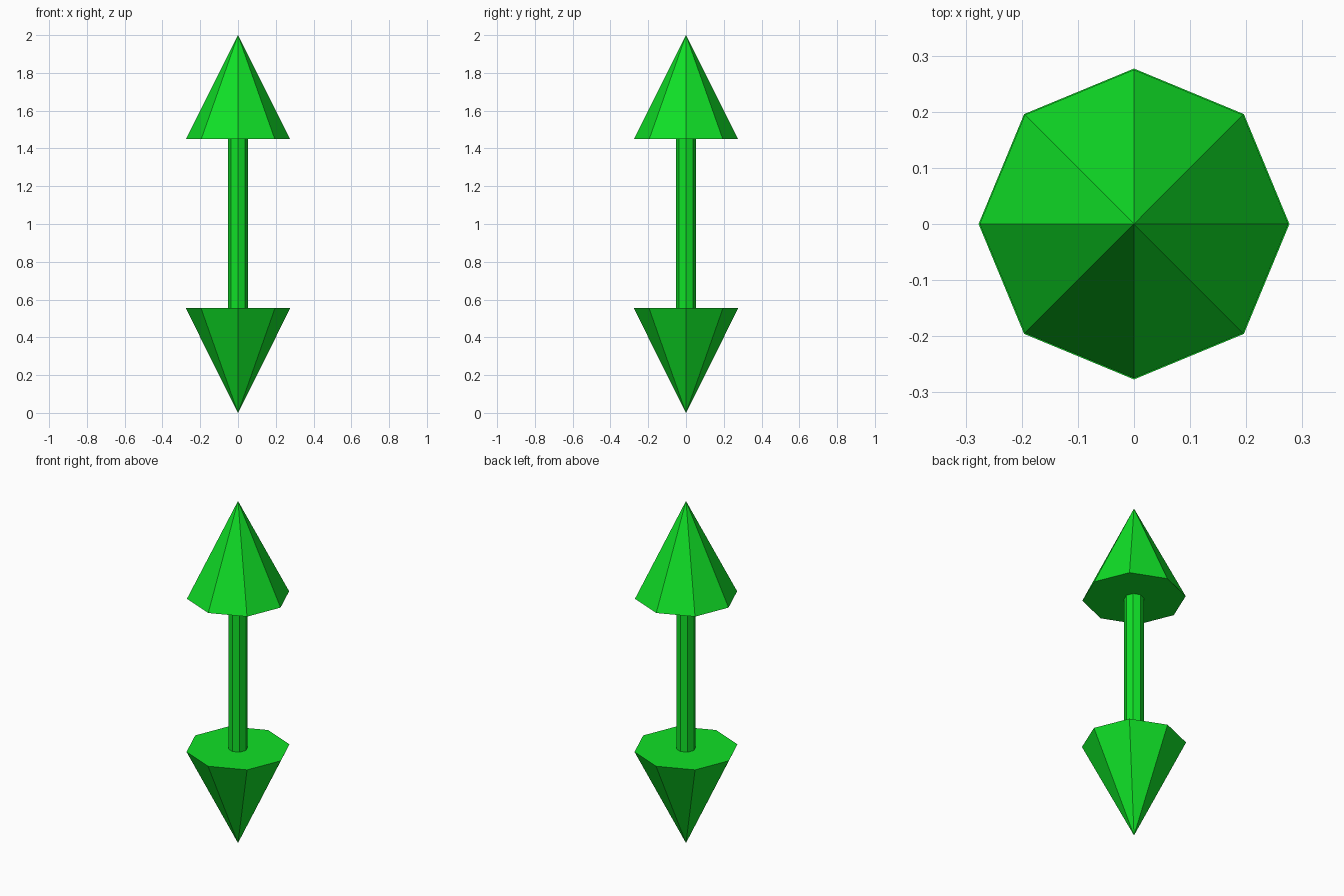
import bpy

if "Cube" in bpy.data.objects:
    bpy.data.objects.remove(bpy.data.objects["Cube"])

SIDES = 8

green = bpy.data.materials.new("green")
green.diffuse_color = (0.005, 0.75, 0.02, 1.0)
green.use_nodes = True
green.node_tree.nodes["Principled BSDF"].inputs["Base Color"].default_value = green.diffuse_color


def tapered(name, r_bottom, r_top, z0, z1):
    """Eight-sided flat-shaded cone or prism spanning z0..z1, with a corner on +y."""
    bpy.ops.mesh.primitive_cone_add(vertices=SIDES, radius1=r_bottom, radius2=r_top,
                                    depth=z1 - z0, location=(0, 0, (z0 + z1) / 2))
    obj = bpy.context.object
    obj.name = name
    obj.data.materials.append(green)
    return obj


# Arrow heads, the lower one very slightly larger
tapered("upper_arrow_head", 0.275, 0.0, 1.45, 2.0)
tapered("lower_arrow_head", 0.0, 0.277, 0.0, 0.555)

# Shaft joining the two flat bases
tapered("shaft", 0.052, 0.052, 0.555, 1.45)
